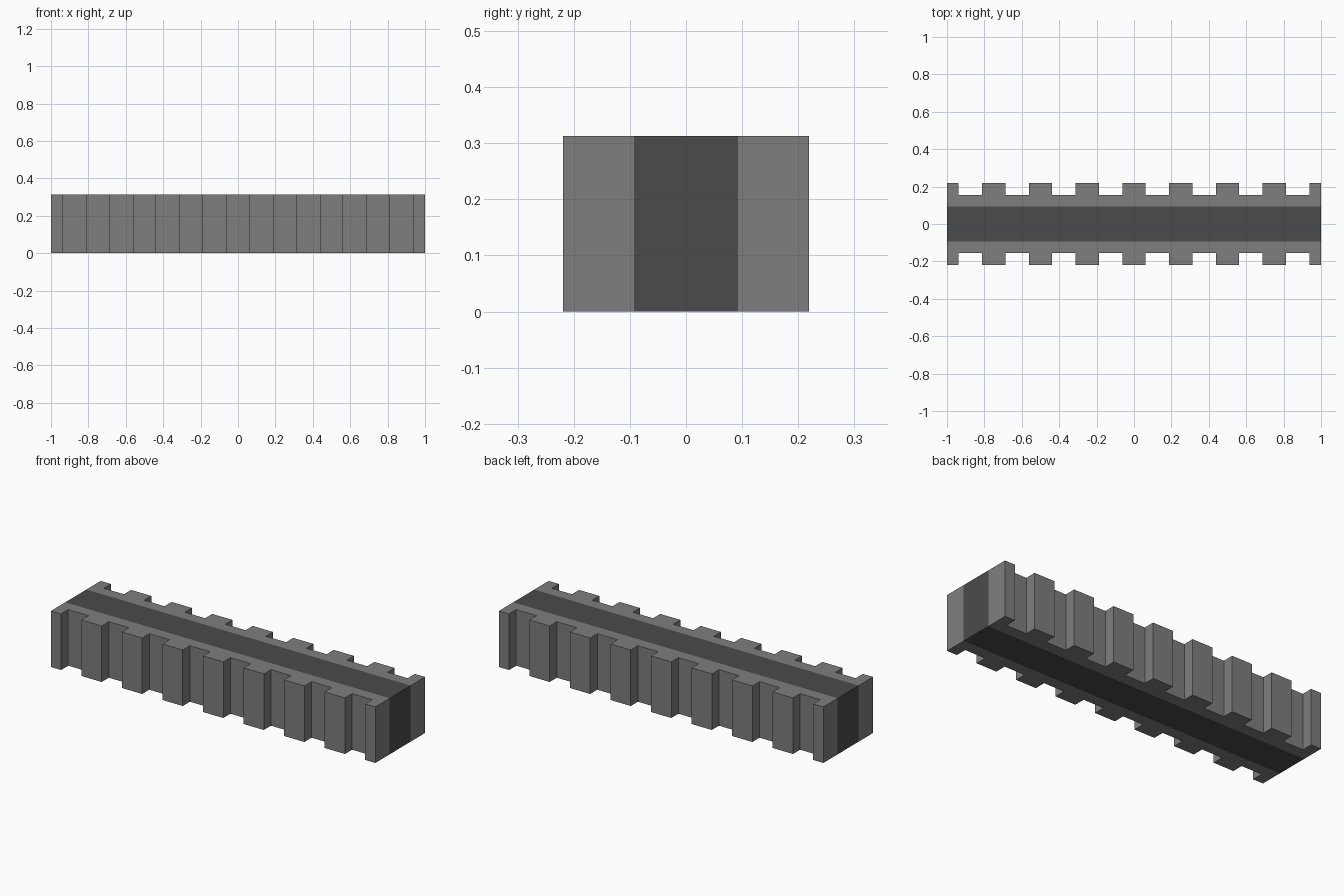
import bpy, bmesh
from mathutils import Vector

HEIGHT = 0.3125
OUTER, INNER, CORE = 0.2188, 0.1562, 0.0925   # half depths: teeth, recesses, dark core
PITCH, HALF_TOOTH, COUNT = 0.25, 0.0625, 8

cube = bpy.data.objects.get("Cube")
if cube:
    bpy.data.objects.remove(cube, do_unlink=True)


def make_material(name, value):
    mat = bpy.data.materials.new(name)
    mat.use_nodes = True
    colour = (value, value, value, 1)
    mat.diffuse_color = colour
    mat.node_tree.nodes["Principled BSDF"].inputs["Base Color"].default_value = colour
    return mat


# Toothed edge from left to right, with half teeth at both ends
edge = [(-1, OUTER)]
for i in range(COUNT):
    x = -1 + i * PITCH
    a, b = x + HALF_TOOTH, x + PITCH - HALF_TOOTH
    edge += [(a, OUTER), (a, INNER), (b, INNER), (b, OUTER)]
edge.append((1, OUTER))

# Closed outline: front edge, then the mirrored back edge
outline = [(x, -y) for x, y in edge] + edge[::-1]

# Extrude the outline into a solid block
bm = bmesh.new()
base = bm.faces.new([bm.verts.new((x, y, 0)) for x, y in outline])
top = bmesh.ops.extrude_face_region(bm, geom=[base], use_keep_orig=True)["geom"]
bmesh.ops.translate(bm, vec=(0, 0, HEIGHT),
                    verts=[v for v in top if isinstance(v, bmesh.types.BMVert)])

# Cut along the borders of the dark core, and along the recess floors
for y in (-INNER, -CORE, CORE, INNER):
    bmesh.ops.bisect_plane(bm, geom=bm.verts[:] + bm.edges[:] + bm.faces[:],
                           plane_co=Vector((0, y, 0)), plane_no=Vector((0, 1, 0)))
bmesh.ops.recalc_face_normals(bm, faces=bm.faces[:])

# Dark core through the middle, lighter toothed sides
for face in bm.faces:
    face.material_index = int(abs(face.calc_center_median().y) < CORE)
    face.smooth = False

mesh = bpy.data.meshes.new("toothed_block")
bm.to_mesh(mesh)
bm.free()
mesh.materials.append(make_material("mid grey", 0.21))
mesh.materials.append(make_material("dark grey", 0.07))
block = bpy.data.objects.new("toothed_block", mesh)
bpy.context.collection.objects.link(block)
